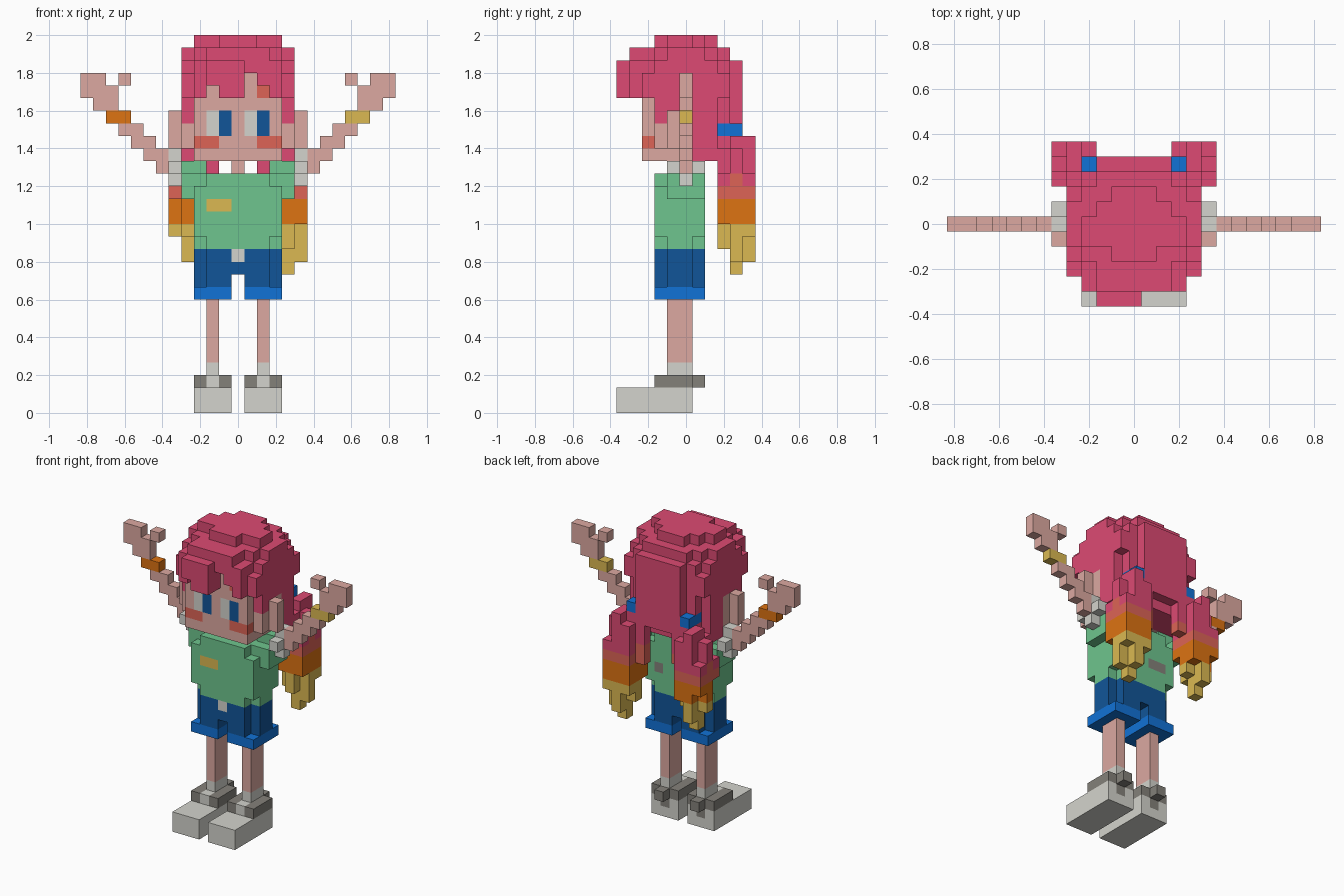
import bpy
import bmesh
from mathutils import Vector

if "Cube" in bpy.data.objects:
    bpy.data.objects.remove(bpy.data.objects["Cube"], do_unlink=True)

SIZE = 1 / 15  # edge of one block
COLOURS = {
    "hair_pink": "DD4A73", "skin": "DCA9A1", "shirt_green": "6EC58E",
    "navy": "115598", "bright_blue": "1172D6", "off_white": "D4D4CD",
    "dark_grey": "84817A", "yellow": "DBB952", "orange": "DD7312", "coral": "DD6456",
}


def linear(byte):
    c = byte / 255
    return c / 12.92 if c <= 0.04045 else ((c + 0.055) / 1.055) ** 2.4


def make_material(name, code):
    rgba = [linear(b) for b in bytes.fromhex(code)] + [1]
    mat = bpy.data.materials.new(name)
    mat.use_nodes = True
    mat.diffuse_color = rgba
    for node in mat.node_tree.nodes:
        if node.type == "BSDF_PRINCIPLED":
            node.inputs["Base Color"].default_value = rgba
    return mat


materials = {n: make_material(n, c) for n, c in COLOURS.items()}
blocks = {}  # block position -> (part, colour)


def span(r):
    return range(r[0], r[1] + 1) if isinstance(r, tuple) else (r,)


def fill(part, colour, xs, ys, zs):
    """Fill an inclusive range of blocks; later fills replace earlier ones."""
    for x in span(xs):
        for y in span(ys):
            for z in span(zs):
                blocks[x, y, z] = (part, colour)


def pair(part, colour, xs, ys, zs):
    """Fill the same range on both sides, as left_ and right_ parts."""
    for side, s in (("left_", 1), ("right_", -1)):
        for x in span(xs):
            fill(side + part, colour, s * x, ys, zs)


def mirror(part, colour, xs, ys, zs):
    """Fill the same range on both sides of a single part."""
    for s in (1, -1):
        for x in span(xs):
            fill(part, colour, s * x, ys, zs)


# Shoes, socks and legs
pair("shoe", "off_white", (1, 3), (-5, 0), (0, 1))
pair("shoe", "dark_grey", (1, 3), (-2, 0), 2)
pair("shoe", "dark_grey", 2, 1, 2)
pair("shoe", "dark_grey", 2, 0, 1)
pair("sock", "off_white", 2, (-2, 0), 2)
pair("sock", "off_white", 2, (-1, 0), 3)
pair("leg", "skin", 2, (-1, 0), (4, 8))

# Shorts with turned-up hems
mirror("shorts", "bright_blue", (1, 3), (-2, 1), 9)
mirror("shorts", "navy", (1, 2), (-2, 1), (10, 12))
mirror("shorts", "navy", 3, (-1, 0), (10, 12))
fill("shorts", "navy", 0, (-2, 1), (11, 12))
fill("shorts", "off_white", 0, -2, 12)

# Shirt with sleeves, chest badge and back patches
fill("shirt", "shirt_green", (-2, 2), (-2, 1), (13, 18))
mirror("shirt", "shirt_green", 3, (-1, 0), (13, 18))
mirror("shirt", "shirt_green", 3, (-2, 1), (14, 17))
mirror("shirt", "shirt_green", 4, (-1, 1), (17, 18))
mirror("shirt", "shirt_green", (3, 4), 0, 19)
fill("shirt", "yellow", (-2, -1), -2, 16)
mirror("shirt", "dark_grey", 2, 1, 15)
fill("shirt", "dark_grey", -1, 1, 15)
pair("cuff", "off_white", 5, (-1, 1), 19)
pair("cuff", "off_white", 5, 0, (18, 20))

# Raised arms: one run of blocks per level, ending in a hand and thumb
for z, xs in enumerate([6, (6, 7), (7, 8), (8, 9), (9, 10), (10, 11), (10, 12), (11, 12)], 19):
    pair("arm", "skin", xs, 0, z)
pair("arm", "skin", 9, 0, 26)
fill("left_arm", "yellow", (9, 10), 0, 23)
fill("right_arm", "orange", (-10, -9), 0, 23)

# Head, neck and ears
fill("neck", "skin", 0, (-1, 0), 19)
fill("head", "skin", (-3, 3), (-3, 0), (20, 26))
fill("head", "skin", (-4, 4), (-2, 0), (21, 24))
pair("ear", "skin", 5, -1, (21, 23))

# Eyes, cheeks and brow mark
for x in (-2, 1):
    fill("head", "off_white", x, -3, (22, 23))
    fill("head", "navy", x + 1, -3, (22, 23))
mirror("head", "coral", (2, 3), -3, 21)
fill("head", "coral", 2, -3, 25)

# Hair: crown layers as (half width, front, back)
layers = {
    29: [(1, -2, 2), (2, -1, 1), (3, -1, 0)],
    28: [(4, -1, 1), (3, -2, 2), (2, -4, 3)],
    27: [(4, -2, 2), (3, -3, 3), (2, -2, 4)],
    26: [(4, -3, 3), (3, -2, 3), (2, -2, 4)],
    25: [(4, -3, 3), (3, -2, 3), (2, -2, 4)],
}
for z, rows in layers.items():
    for half, front, back in rows:
        for x in range(-half, half + 1):
            for y in range(front, back + 1):
                if (x, y, z) not in blocks or abs(x) == 4:
                    fill("hair", "hair_pink", x, y, z)

# Hair: side locks and the fall at the back
mirror("hair", "hair_pink", 4, -2, (23, 24))
mirror("hair", "hair_pink", 4, (-1, 0), 24)
fill("hair", "hair_pink", (-4, 4), (1, 2), (20, 24))
fill("hair", "hair_pink", (-3, 3), 3, (20, 24))
fill("hair", "hair_pink", (-2, 2), 4, (21, 24))

# Fringe: lowest block of each strand from right to left
for x, low in zip(range(-3, 4), [25, 26, 25, 25, 27, 26, 25]):
    fill("fringe", "hair_pink", x, -4, (low, 27))
    if -2 <= x <= 0:
        fill("fringe", "hair_pink", x, -5, (low, 27))

# Pigtails: columns as (x, y, lowest, highest), banded in colour by height
columns = [
    (4, 4, 11, 21), (4, 5, 12, 21), (4, 3, 13, 20), (3, 4, 13, 21), (3, 3, 15, 21),
    (3, 5, 14, 20), (5, 4, 12, 20), (5, 5, 14, 18), (5, 3, 15, 18), (2, 4, 17, 20),
]


def band(y, z):
    if z >= 18:
        return "coral" if z == 18 and y == 4 else "hair_pink"
    return "coral" if z == 17 else "orange" if z >= 15 else "yellow"


for side, s in (("left", 1), ("right", -1)):
    for x, y, low, high in columns:
        if s < 0:
            low += 2 if x == 5 else 1
        for z in range(low, high + 1):
            fill(side + "_pigtail", band(y, z), s * x, y, z)
pair("hair_tie", "bright_blue", 3, (3, 4), 22)

# Turn each part into a mesh of its exposed block faces
AXES = [Vector(v) for v in ((1, 0, 0), (0, 1, 0), (0, 0, 1))]
parts = {}
for pos, (part, colour) in blocks.items():
    parts.setdefault(part, []).append((pos, colour))

for part, cells in parts.items():
    bm = bmesh.new()
    used = []
    for pos, colour in cells:
        if colour not in used:
            used.append(colour)
        centre = Vector(pos) + AXES[2] / 2
        for i in range(3):
            for sign in (1, -1):
                normal = AXES[i] * sign
                if tuple(int(c) for c in Vector(pos) + normal) in blocks:
                    continue
                u, v = AXES[(i + 1) % 3] / 2, AXES[(i + 2) % 3] / 2 * sign
                mid = centre + normal / 2
                corners = [mid - u - v, mid + u - v, mid + u + v, mid - u + v]
                face = bm.faces.new([bm.verts.new(c * SIZE) for c in corners])
                face.material_index = used.index(colour)
    bmesh.ops.remove_doubles(bm, verts=bm.verts, dist=SIZE / 100)
    mesh = bpy.data.meshes.new(part)
    bm.to_mesh(mesh)
    bm.free()
    for colour in used:
        mesh.materials.append(materials[colour])
    bpy.context.scene.collection.objects.link(bpy.data.objects.new(part, mesh))
